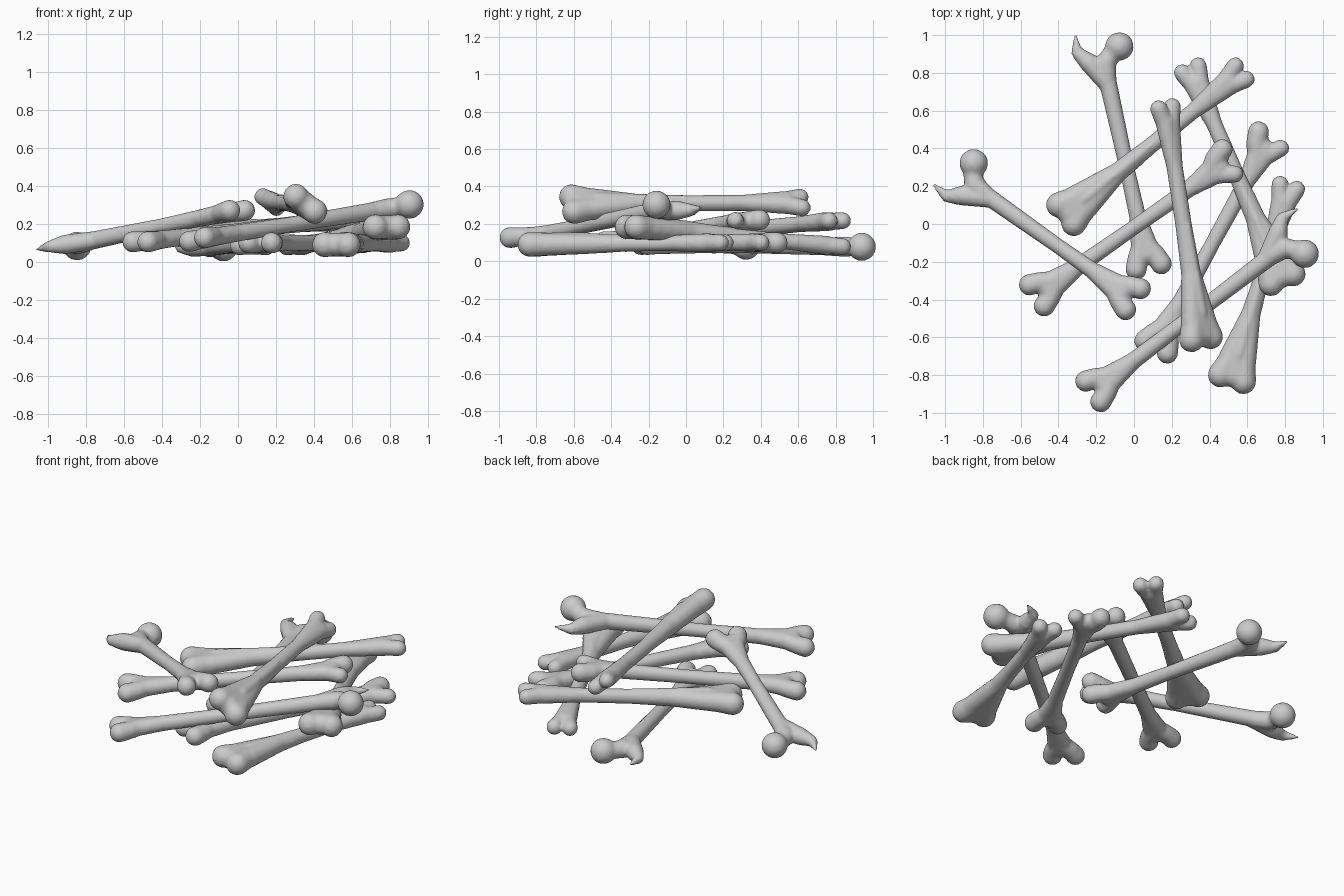
import bpy, bmesh, math
from mathutils import Vector, Matrix

cube = bpy.data.objects.get("Cube")
if cube:
    bpy.data.objects.remove(cube, do_unlink=True)

mat = bpy.data.materials.new("bone_grey")
mat.use_nodes = True
GREY = (0.6, 0.6, 0.6, 1)
mat.diffuse_color = GREY
mat.node_tree.nodes["Principled BSDF"].inputs["Base Color"].default_value = GREY


def hull(bm, *balls):
    """Convex skin around balls given as (along, across, up, radius)."""
    part = bmesh.new()
    for x, y, z, r in balls:
        bmesh.ops.create_icosphere(part, subdivisions=3, radius=r,
                                   matrix=Matrix.Translation((x, y, z)))
    out = bmesh.ops.convex_hull(part, input=part.verts)
    junk = {g for g in out["geom_interior"] if isinstance(g, bmesh.types.BMVert)}
    bmesh.ops.delete(part, geom=list(junk), context="VERTS")
    temp = bpy.data.meshes.new("temp")
    part.to_mesh(temp)
    part.free()
    bm.from_mesh(temp)
    bpy.data.meshes.remove(temp)


def chain(bm, *balls):
    for a, b in zip(balls, balls[1:]):
        hull(bm, a, b)


def knuckles(bm, length):
    """Shaft with a forked knuckle end at x = 0."""
    hull(bm, (0.2, 0, 0, 0.048), (length / 2, 0, 0, 0.041))
    hull(bm, (length / 2, 0, 0, 0.041), (length - 0.1, 0, 0, 0.048))
    hull(bm, (0.34, 0, 0, 0.043), (0.12, 0.03, 0, 0.05), (0.12, -0.03, 0, 0.05))
    for side in (1, -1):
        chain(bm, (0.2, 0, 0, 0.048), (0.11, side * 0.05, 0, 0.052),
              (0.056, side * 0.068, 0, 0.057))


def thigh_bone(bm, length):
    knuckles(bm, length)
    # neck and ball head
    chain(bm, (length - 0.08, 0, 0, 0.05), (length, -0.01, 0, 0.055),
          (length + 0.05, -0.06, 0, 0.048), (length + 0.065, -0.085, 0, 0.05))
    hull(bm, (length + 0.07, -0.1, 0, 0.076))
    # pointed crest beside the neck
    chain(bm, (length - 0.1, 0.01, 0, 0.048), (length + 0.02, 0.075, 0, 0.052),
          (length + 0.085, 0.125, 0, 0.032), (length + 0.18, 0.115, 0, 0.008))


def arm_bone(bm, length):
    knuckles(bm, length)
    # uneven twin knobs at the far end
    hull(bm, (length - 0.32, 0, 0, 0.042), (length - 0.13, 0.025, 0, 0.05),
         (length - 0.13, -0.025, 0, 0.048))
    chain(bm, (length - 0.18, 0, 0, 0.047), (length - 0.1, 0.05, 0, 0.055),
          (length - 0.04, 0.07, 0, 0.056))
    chain(bm, (length - 0.18, 0, 0, 0.047), (length - 0.1, -0.05, 0, 0.046),
          (length - 0.06, -0.075, 0, 0.046))


def shin_bone(bm, length):
    # shaft with a slight keel
    hull(bm, (0.35, 0, 0, 0.055), (length / 2, 0, 0, 0.044))
    hull(bm, (length / 2, 0, 0, 0.044), (length - 0.2, 0, 0, 0.043))
    hull(bm, (0.2, 0, 0.045, 0.025), (length / 2, 0, 0.03, 0.018))
    # broad flared end
    hull(bm, (0.42, 0, 0, 0.052), (0.15, 0.045, 0, 0.06), (0.15, -0.045, 0, 0.06))
    for side in (1, -1):
        chain(bm, (0.2, side * 0.025, 0, 0.058), (0.066, side * 0.064, 0, 0.067))
    hull(bm, (0.2, 0, 0, 0.06), (0.08, 0.05, 0, 0.062), (0.08, -0.05, 0, 0.062))
    # narrow notched end
    hull(bm, (length - 0.38, 0, 0, 0.042), (length - 0.12, 0.02, 0, 0.05),
         (length - 0.12, -0.02, 0, 0.05))
    for side in (1, -1):
        chain(bm, (length - 0.16, side * 0.01, 0, 0.048),
              (length - 0.045, side * 0.046, 0, 0.046))


def place(name, build, start, end, roll=0):
    """Build a bone and lay it from start to end."""
    start, end = Vector(start), Vector(end)
    along = (end - start).normalized()
    bm = bmesh.new()
    build(bm, (end - start).length)
    mesh = bpy.data.meshes.new(name)
    bm.to_mesh(mesh)
    bm.free()
    mesh.materials.append(mat)
    obj = bpy.data.objects.new(name, mesh)
    bpy.context.collection.objects.link(obj)
    across = Vector((0, 0, 1)).cross(along).normalized()
    axes = Matrix((along, across, along.cross(across))).transposed().to_4x4()
    obj.matrix_world = (Matrix.Translation(start) @ axes
                        @ Matrix.Rotation(math.radians(roll), 4, "X"))
    # fuse the hulls into one soft skin
    fuse = obj.modifiers.new("fuse", "REMESH")
    fuse.mode = "VOXEL"
    fuse.voxel_size = 0.012
    fuse.use_smooth_shade = True
    soft = obj.modifiers.new("soften", "SMOOTH")
    soft.factor = 0.5
    soft.iterations = 4


# thigh bones: knuckle end to neck
place("thigh_bone_back", thigh_bone, (0.09, -0.28, 0.09), (-0.16, 0.85, 0.078))
place("thigh_bone_right", thigh_bone, (0.04, -0.43, 0.28), (-0.85, 0.2, 0.095))
place("thigh_bone_front", thigh_bone, (-0.26, -0.92, 0.11), (0.79, -0.12, 0.28), -8)

# shin bones: broad end to narrow end
place("shin_bone_back", shin_bone, (-0.41, 0.01, 0.14), (0.6, 0.83, 0.22))
place("shin_bone_top", shin_bone, (0.365, -0.67, 0.305), (0.16, 0.66, 0.315), 38)
place("shin_bone_front", shin_bone, (0.5, -0.88, 0.09), (0.83, 0.24, 0.1))
place("shin_bone_left", shin_bone, (0.81, -0.35, 0.19), (0.28, 0.86, 0.075))

# arm bones: knuckle end to knob end
place("arm_bone_middle", arm_bone, (-0.56, -0.41, 0.1), (0.54, 0.36, 0.225))
place("arm_bone_left", arm_bone, (0.09, -0.7, 0.1), (0.74, 0.49, 0.1))
